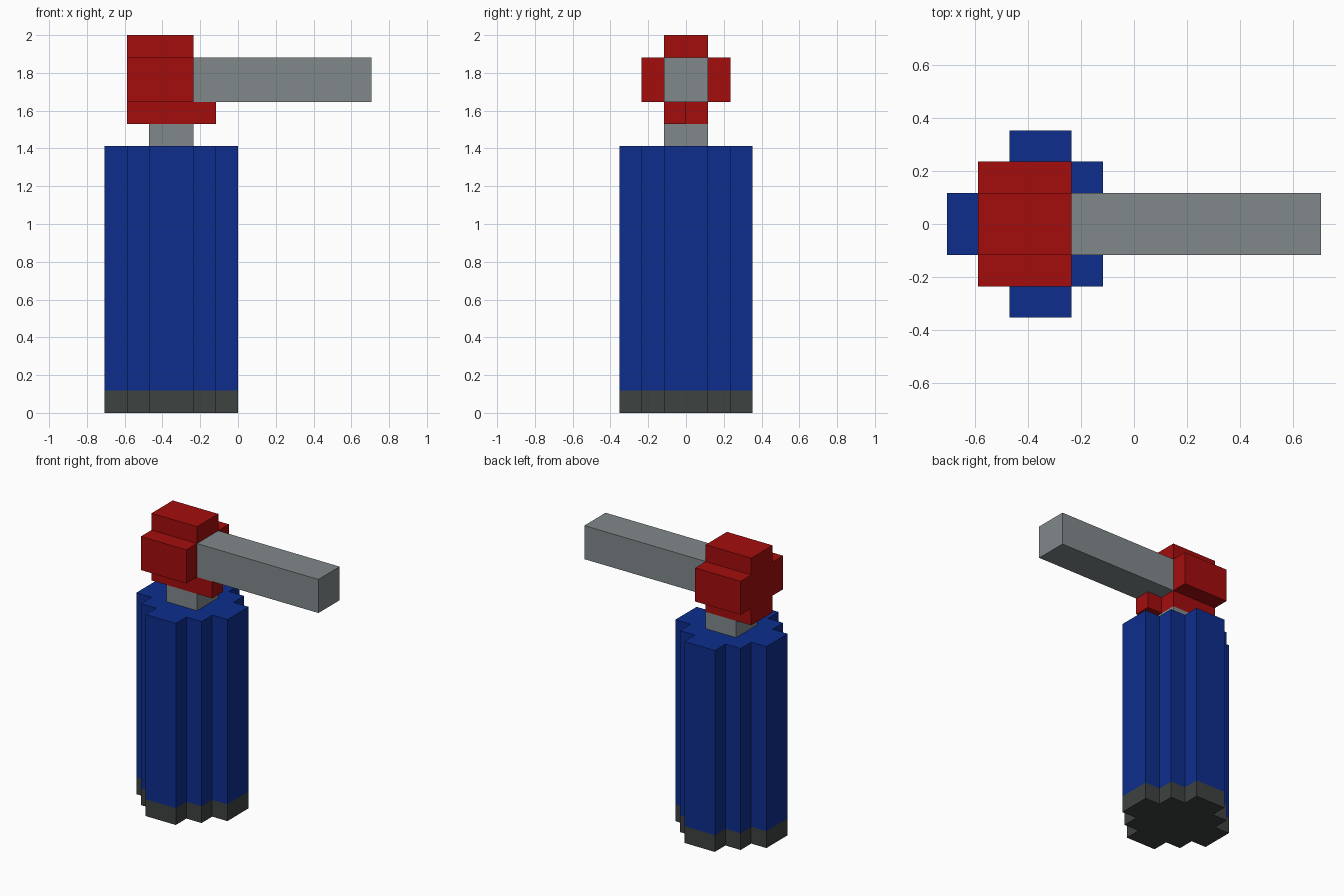
import bpy
import bmesh
from mathutils import Vector

cube = bpy.data.objects.get("Cube")
if cube:
    bpy.data.objects.remove(cube, do_unlink=True)

U = 2 / 17  # one block of the grid the model is built on


def material(name, color):
    mat = bpy.data.materials.new(name)
    mat.use_nodes = True
    mat.diffuse_color = (*color, 1)
    mat.node_tree.nodes["Principled BSDF"].inputs["Base Color"].default_value = (*color, 1)
    return mat


blue = material("blue", (0.004, 0.027, 0.27))
red = material("red", (0.37, 0.004, 0.004))
steel = material("steel grey", (0.22, 0.25, 0.26))
dark = material("dark grey", (0.047, 0.055, 0.053))


def stepped_round(quarter):
    """Turn a quarter outline into a full stepped outline."""
    points = []
    for _ in range(4):
        points += quarter
        quarter = [(-b, a) for a, b in quarter]
    return points


def rectangle(a0, a1, b0, b1):
    return [(a0, b0), (a1, b0), (a1, b1), (a0, b1)]


def prism(name, outline, start, end, mat, along="Z", centre=(0, 0)):
    """Extrude an outline along Z (outline in x, y) or X (outline in y, z)."""
    bm = bmesh.new()
    verts = []
    for a, b in outline:
        a, b = a + centre[0], b + centre[1]
        co = (a, b, start) if along == "Z" else (start, a, b)
        verts.append(bm.verts.new(Vector(co) * U))
    face = bm.faces.new(verts)
    extruded = bmesh.ops.extrude_face_region(bm, geom=[face], use_keep_orig=True)
    step = Vector((0, 0, 1) if along == "Z" else (1, 0, 0)) * (end - start) * U
    moved = [v for v in extruded["geom"] if isinstance(v, bmesh.types.BMVert)]
    bmesh.ops.translate(bm, verts=moved, vec=step)
    bmesh.ops.recalc_face_normals(bm, faces=bm.faces)
    mesh = bpy.data.meshes.new(name)
    bm.to_mesh(mesh)
    bm.free()
    mesh.materials.append(mat)
    obj = bpy.data.objects.new(name, mesh)
    bpy.context.collection.objects.link(obj)
    return obj


# Tank with its dark foot
tank = stepped_round([(3, 1), (2, 1), (2, 2), (1, 2), (1, 3)])
prism("tank_foot", tank, 0, 1, dark, centre=(-3, 0))
prism("tank_body", tank, 1, 12, blue, centre=(-3, 0))

# Neck between tank and head
prism("neck", rectangle(-4, -2, -1, 1), 12, 13, steel)

# Cross-shaped head and the small trigger under the nozzle
head = stepped_round([(2, 1), (1, 1), (1, 2)])
prism("head", head, -5, -2, red, along="X", centre=(0, 15))
prism("trigger", rectangle(-2, -1, -1, 0), 13, 14, red)

# Long nozzle
prism("nozzle", rectangle(-1, 1, 14, 16), -2, 6, steel, along="X")
